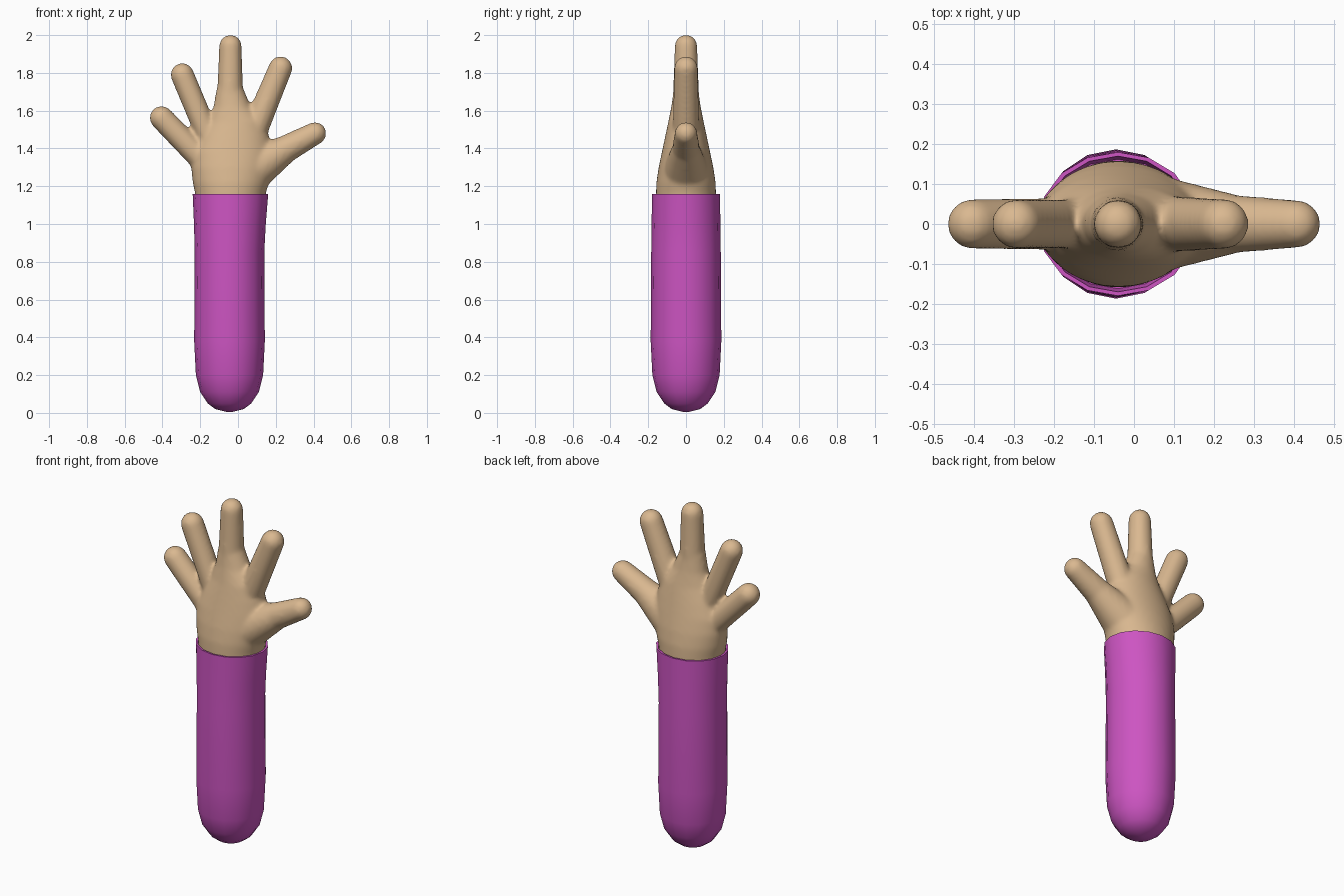
import bpy, bmesh, math
from mathutils import Vector

if "Cube" in bpy.data.objects:
    bpy.data.objects.remove(bpy.data.objects["Cube"])


def material(name, rgb):
    m = bpy.data.materials.new(name)
    m.diffuse_color = (*rgb, 1)
    m.use_nodes = True
    m.node_tree.nodes["Principled BSDF"].inputs["Base Color"].default_value = m.diffuse_color
    return m


skin = material("skin_tan", (0.70, 0.48, 0.28))
purple = material("sleeve_purple", (0.61, 0.09, 0.54))


def loft(bm, sections, sides):
    """Stack of elliptical rings (z, centre x, radius x, radius y), capped at both ends."""
    rings = []
    for z, cx, rx, ry in sections:
        rings.append([bm.verts.new((cx + rx * math.cos(math.tau * i / sides),
                                    ry * math.sin(math.tau * i / sides), z))
                      for i in range(sides)])
    for a, b in zip(rings, rings[1:]):
        for i in range(sides):
            j = (i + 1) % sides
            bm.faces.new((a[i], a[j], b[j], b[i]))
    bm.faces.new(rings[0][::-1])
    bm.faces.new(rings[-1])


def capsule(bm, x0, z0, r0, x1, z1, r1):
    """Tapered round-ended finger segment as the hull of two spheres."""
    part = bmesh.new()
    for x, z, r in ((x0, z0, r0), (x1, z1, r1)):
        s = bmesh.ops.create_uvsphere(part, u_segments=24, v_segments=14, radius=r)
        bmesh.ops.translate(part, verts=s["verts"], vec=Vector((x, 0, z)))
    hull = bmesh.ops.convex_hull(part, input=part.verts[:])
    inside = [g for g in hull["geom_interior"] if isinstance(g, bmesh.types.BMVert)]
    bmesh.ops.delete(part, geom=inside, context='VERTS')
    bmesh.ops.recalc_face_normals(part, faces=part.faces[:])
    tmp = bpy.data.meshes.new("segment")
    part.to_mesh(tmp)
    part.free()
    bm.from_mesh(tmp)
    bpy.data.meshes.remove(tmp)


def make_object(name, bm, mat):
    me = bpy.data.meshes.new(name)
    bm.to_mesh(me)
    bm.free()
    me.materials.append(mat)
    ob = bpy.data.objects.new(name, me)
    bpy.context.collection.objects.link(ob)
    return ob


# Sleeve: rounded closed bottom, slightly flared open cuff with an inner lip
bm = bmesh.new()
C = -0.045
loft(bm, [(0.005, C, 0.015, 0.015), (0.02, C, 0.075, 0.075), (0.05, C, 0.115, 0.115),
          (0.11, C, 0.155, 0.155), (0.20, C, 0.178, 0.178), (0.38, C, 0.187, 0.187),
          (0.85, C, 0.184, 0.184), (1.0, -0.043, 0.19, 0.182), (1.16, -0.04, 0.2, 0.18),
          (1.16, -0.04, 0.188, 0.17), (1.08, -0.04, 0.18, 0.162)], 16)
sleeve = make_object("sleeve", bm, purple)
bpy.context.view_layer.objects.active = sleeve
sleeve.select_set(True)
bpy.ops.object.shade_smooth_by_angle(angle=math.radians(50))
sleeve.select_set(False)

# Hand: palm loft and fingers fused into one soft surface
bm = bmesh.new()
loft(bm, [(1.07, -0.04, 0.182, 0.158), (1.16, -0.04, 0.187, 0.159), (1.22, -0.038, 0.202, 0.157),
          (1.30, -0.035, 0.213, 0.145), (1.38, -0.03, 0.21, 0.128), (1.46, -0.02, 0.185, 0.111),
          (1.54, -0.01, 0.152, 0.094), (1.62, -0.03, 0.10, 0.078), (1.72, -0.043, 0.07, 0.065)], 40)
fingers = [
    (-0.043, 1.60, 0.072, -0.04, 1.942, 0.06),    # middle
    (0.09, 1.50, 0.07, 0.225, 1.825, 0.063),      # index
    (-0.165, 1.48, 0.062, -0.295, 1.79, 0.062),   # ring
    (-0.18, 1.33, 0.066, -0.405, 1.562, 0.063),   # little
    (0.08, 1.29, 0.115, 0.25, 1.395, 0.073),      # thumb base
    (0.25, 1.395, 0.073, 0.408, 1.48, 0.06),      # thumb tip
]
for f in fingers:
    capsule(bm, *f)
hand = make_object("hand", bm, skin)
remesh = hand.modifiers.new("fuse", 'REMESH')
remesh.mode = 'VOXEL'
remesh.voxel_size = 0.011
remesh.use_smooth_shade = True
soften = hand.modifiers.new("soften", 'SMOOTH')
soften.factor = 0.5
soften.iterations = 10
